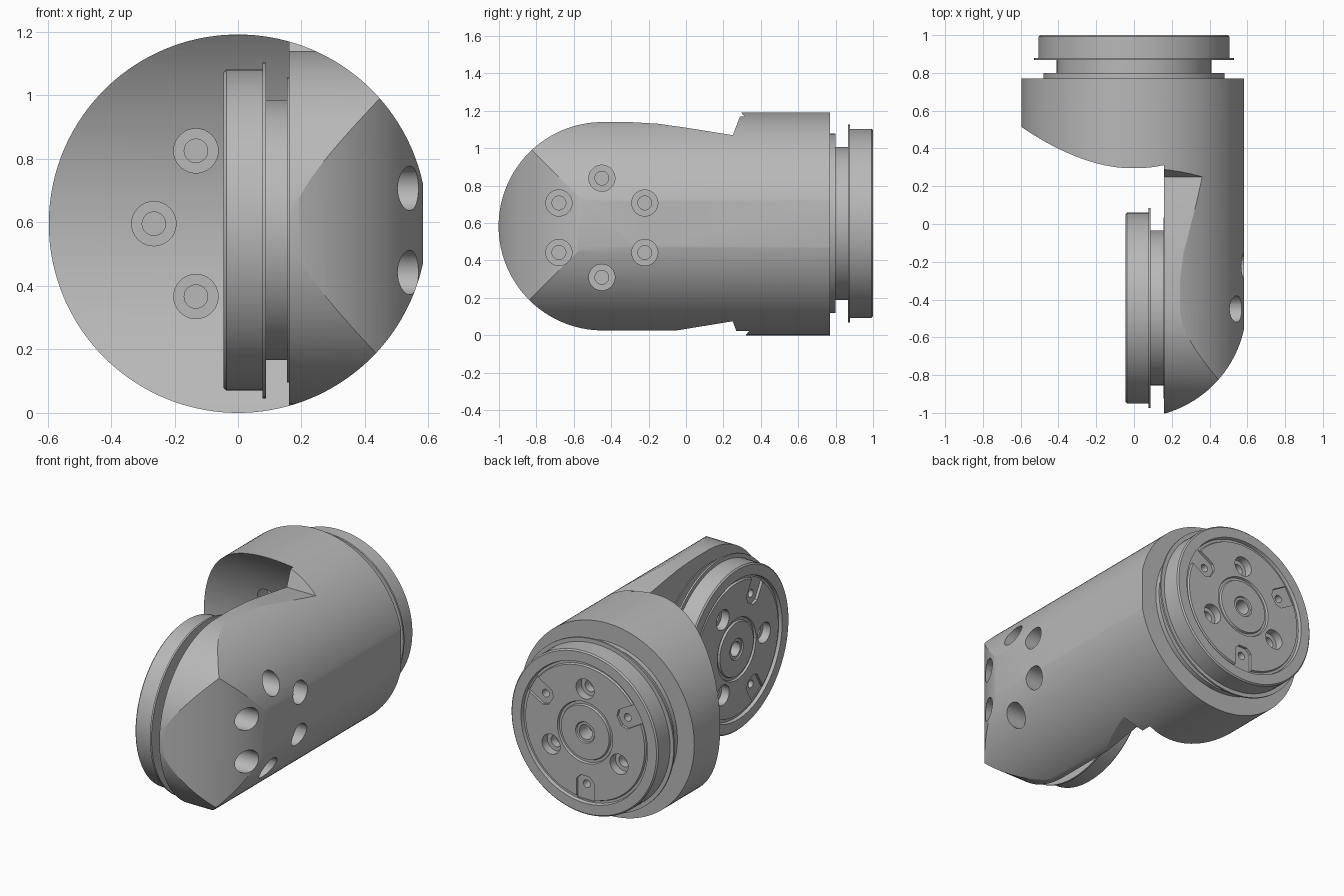
import bpy, bmesh
from math import pi, sin, cos, acos
from mathutils import Matrix, Vector

if "Cube" in bpy.data.objects:
    bpy.data.objects.remove(bpy.data.objects["Cube"])

X, Y, Z = Vector((1, 0, 0)), Vector((0, 1, 0)), Vector((0, 0, 1))

grey = bpy.data.materials.new("machined_grey")
grey.use_nodes = True
grey.diffuse_color = (0.48, 0.48, 0.48, 1)
grey.node_tree.nodes["Principled BSDF"].inputs["Base Color"].default_value = grey.diffuse_color


def frame(u, w, loc):
    """Matrix whose local x is u and local z is w."""
    m = Matrix((u, w.cross(u), w)).transposed().to_4x4()
    m.translation = loc
    return m


def make(name, bm, matrix):
    bmesh.ops.transform(bm, matrix=matrix, verts=bm.verts)
    bmesh.ops.recalc_face_normals(bm, faces=bm.faces)
    mesh = bpy.data.meshes.new(name)
    bm.to_mesh(mesh)
    bm.free()
    mesh.materials.append(grey)
    ob = bpy.data.objects.new(name, mesh)
    bpy.context.collection.objects.link(ob)
    return ob


def prism(name, points, lo, hi, matrix):
    """Outline in local xy, extruded along local z."""
    bm = bmesh.new()
    face = bm.faces.new([bm.verts.new((a, b, lo)) for a, b in points])
    res = bmesh.ops.extrude_face_region(bm, geom=[face])
    moved = [v for v in res["geom"] if isinstance(v, bmesh.types.BMVert)]
    bmesh.ops.translate(bm, verts=moved, vec=(0, 0, hi - lo))
    return make(name, bm, matrix)


def arc(cx, cy, r, start, end, n):
    return [(cx + r * cos(start + (end - start) * i / n),
             cy + r * sin(start + (end - start) * i / n)) for i in range(n + 1)]


def rod(name, r, lo, hi, matrix, n=32):
    return prism(name, arc(0, 0, r, 0, 2 * pi, n)[:-1], lo, hi, matrix)


def lathe(name, profile, matrix, steps=96):
    bm = bmesh.new()
    vs = [bm.verts.new((r, 0, h)) for r, h in profile]
    es = [bm.edges.new(p) for p in zip(vs, vs[1:])]
    bmesh.ops.spin(bm, geom=vs + es, cent=(0, 0, 0), axis=(0, 0, 1),
                   angle=2 * pi, steps=steps)
    bmesh.ops.remove_doubles(bm, verts=bm.verts, dist=1e-5)
    return make(name, bm, matrix)


def carve(ob, tool, op="DIFFERENCE"):
    mod = ob.modifiers.new("carve", "BOOLEAN")
    mod.object, mod.operation, mod.solver = tool, op, "EXACT"
    bpy.context.view_layer.objects.active = ob
    bpy.ops.object.modifier_apply(modifier=mod.name)
    bpy.data.objects.remove(tool)


def smooth(ob):
    bpy.ops.object.select_all(action="DESELECT")
    ob.select_set(True)
    bpy.context.view_layer.objects.active = ob
    bpy.ops.object.shade_smooth_by_angle(angle=0.35)


# Elbow housing: a barrel along y, shaped by a plan and a side outline
R, MID, FLAT, WALL = 0.596, 0.596, 0.583, 0.16
housing = rod("elbow_housing", R, -1.1, 0.77, frame(Z, Y, (0, 0, MID)), 144)

plan = [(-0.7, 0.9), (-0.7, -0.43 - R)]
plan += arc(0, -0.43, R, -pi / 2, -acos(FLAT / R), 40)
plan += [(FLAT, 0.9)]
carve(housing, prism("plan_tool", plan, -0.2, 1.4, Matrix()), "INTERSECT")

side = [(0.9, 1.3), (0.3, 1.3), (0.3, 1.2), (0.25, 1.07), (0, 1.11),
        (-0.15, 1.131), (-0.3, 1.14)]
side += arc(-0.445, 0.583, 0.557, pi / 2, 3 * pi / 2, 64)
side += [(-0.05, 0.026), (0.25, 0.075), (0.27, 0.02), (0.27, -0.1), (0.9, -0.1)]
carve(housing, prism("side_tool", side, -0.8, 0.8, frame(Y, X, (0, 0, 0))), "INTERSECT")

# Round clearance for the swinging joint, leaving the side arm
carve(housing, rod("clearance_tool", 0.96, -1, WALL, frame(Y, X, (0, -0.445, 0.58)), 192))

# Counterbored screw holes: six in the arm, three in the clearance wall
for k in range(6):
    a = pi / 2 + k * pi / 3
    at = frame(Y, X, (0, -0.45 + 0.265 * cos(a), 0.575 + 0.265 * sin(a)))
    carve(housing, rod("bore_tool", 0.07, 0.4, 0.7, at))
    carve(housing, rod("socket_tool", 0.037, 0.34, 0.45, at))
for k in (-1, 0, 1):
    a = pi + k * pi / 3
    at = frame(Z, Y, (0.265 * cos(a), 0, MID + 0.265 * sin(a)))
    carve(housing, rod("bore_tool", 0.07, 0.3, 0.58, at))
    carve(housing, rod("socket_tool", 0.037, 0.55, 0.64, at))
smooth(housing)

# Joint flange section, from the seat to the grooved face and centre bore
FACE = 0.23
section = [(0, -0.02), (0.48, -0.02), (0.48, 0.03), (0.41, 0.03), (0.41, 0.097),
           (0.53, 0.097), (0.53, 0.108), (0.505, 0.108), (0.505, 0.222), (0.497, FACE),
           (0.435, FACE), (0.43, 0.21), (0.415, 0.21), (0.41, 0.222),
           (0.19, 0.222), (0.185, 0.21), (0.17, 0.21), (0.165, 0.222),
           (0.065, 0.222), (0.06, 0.215), (0.045, 0.215), (0.045, 0.12), (0, 0.12)]


def flange(name, matrix):
    ob = lathe(name, section, matrix)
    for k in range(3):
        # Counterbored mounting hole
        at = matrix @ Matrix.Rotation(k * 2 * pi / 3, 4, "Z")
        hole = at @ Matrix.Translation((0.27, 0, 0))
        carve(ob, rod("bore_tool", 0.062, 0.17, 0.3, hole))
        carve(ob, rod("socket_tool", 0.036, 0.12, 0.2, hole))
        # Chamfered key pocket with a small pin hole
        key = at @ Matrix.Rotation(pi / 3, 4, "Z")
        pocket = [(0.42, -0.06), (0.42, 0.06), (0.3, 0.06), (0.27, 0.03),
                  (0.27, -0.03), (0.3, -0.06)]
        carve(ob, prism("pocket_tool", pocket, 0.205, 0.3, key))
        pin = key @ Matrix.Translation((0.325, 0, 0))
        carve(ob, rod("pin_tool", 0.024, 0.15, 0.3, pin, 20))
    smooth(ob)


flange("rear_flange", frame(Z, Y, (0, 0.77, 0.598)))
flange("arm_flange", frame(-Y, -X, (0.185, -0.445, 0.576)))
